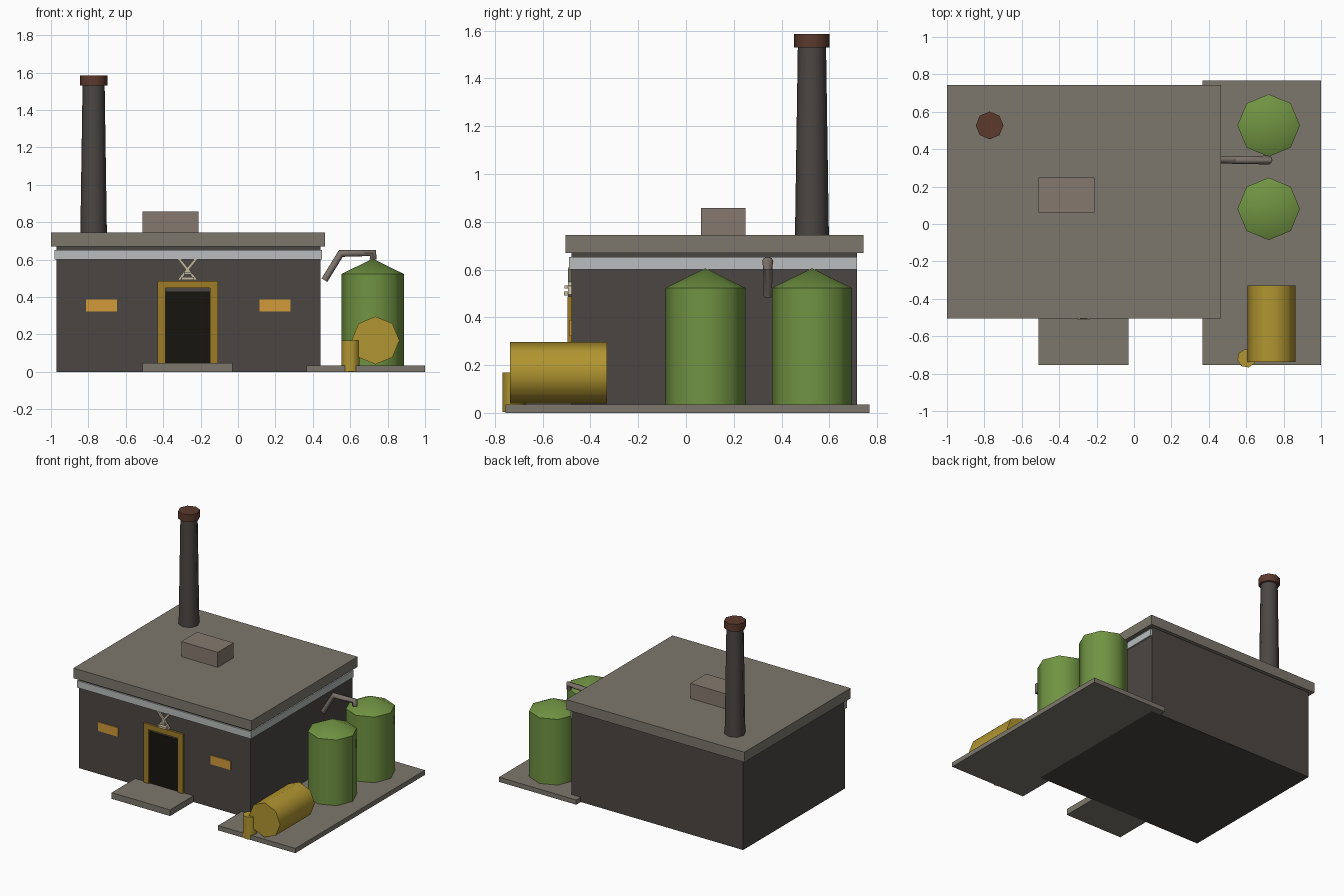
import bpy, bmesh, math
from mathutils import Matrix, Vector

if "Cube" in bpy.data.objects:
    bpy.data.objects.remove(bpy.data.objects["Cube"])


def material(name, r, g, b):
    lin = [(c / 255) ** 2.2 for c in (r, g, b)]
    m = bpy.data.materials.new(name)
    m.diffuse_color = (*lin, 1)
    m.use_nodes = True
    m.node_tree.nodes["Principled BSDF"].inputs["Base Color"].default_value = m.diffuse_color
    return m


WALL = material("dark_wall", 76, 72, 69)
STONE = material("stone", 124, 119, 108)
VENT = material("vent_brown", 132, 120, 110)
BAND = material("light_trim", 184, 187, 188)
RUST = material("rust", 92, 60, 48)
GREEN = material("green_paint", 112, 146, 68)
YELLOW = material("yellow_paint", 176, 148, 52)
FRAME = material("frame_ochre", 156, 122, 44)
GLOW = material("window_orange", 208, 152, 60)
DARK = material("doorway_dark", 28, 27, 22)
PIPE = material("pipe_metal", 124, 114, 106)
BONE = material("ornament_beige", 196, 184, 160)


def finish(name, bm, mat, smooth=False):
    bmesh.ops.recalc_face_normals(bm, faces=bm.faces)
    me = bpy.data.meshes.new(name)
    bm.to_mesh(me)
    bm.free()
    me.materials.append(mat)
    ob = bpy.data.objects.new(name, me)
    bpy.context.collection.objects.link(ob)
    if smooth:
        bpy.ops.object.select_all(action='DESELECT')
        ob.select_set(True)
        bpy.context.view_layer.objects.active = ob
        bpy.ops.object.shade_smooth_by_angle(angle=math.radians(50))
    return ob


def box(name, x, y, z, mat, tilt=0):
    """Box from (min, max) ranges, optionally turned about its own y axis."""
    bm = bmesh.new()
    size = [r[1] - r[0] for r in (x, y, z)]
    mid = [(r[1] + r[0]) / 2 for r in (x, y, z)]
    bmesh.ops.create_cube(bm, size=1, matrix=Matrix.Translation(mid)
                          @ Matrix.Rotation(tilt, 4, 'Y') @ Matrix.Diagonal((*size, 1)))
    return finish(name, bm, mat)


def lathe(name, origin, profile, mat, axis='Z', sides=8, turn=0):
    """Eight-sided turned shape from (radius, height) points."""
    bm = bmesh.new()
    rot = Matrix.Rotation(-math.pi / 2, 3, 'X') if axis == 'Y' else Matrix.Identity(3)
    rings = []
    for r, h in profile:
        pts = [(0, 0, h)] if r == 0 else [
            (r * math.cos(turn + math.tau * i / sides),
             r * math.sin(turn + math.tau * i / sides), h) for i in range(sides)]
        rings.append([bm.verts.new(Vector(origin) + rot @ Vector(p)) for p in pts])
    for a, b in zip(rings, rings[1:]):
        for i in range(sides):
            j = (i + 1) % sides
            if len(b) == 1:
                bm.faces.new((a[i], a[j], b[0]))
            else:
                bm.faces.new((a[i], a[j], b[j], b[i]))
    for ring in (rings[0], rings[-1]):
        if len(ring) > 1:
            bm.faces.new(ring)
    return finish(name, bm, mat, smooth=True)


# Main building
box("building_walls", (-0.97, 0.44), (-0.48, 0.715), (0, 0.68), WALL)
box("roof_slab", (-1.0, 0.465), (-0.505, 0.742), (0.67, 0.745), STONE)
box("roof_vent", (-0.51, -0.21), (0.062, 0.248), (0.74, 0.857), VENT)
box("trim_front", (-0.98, 0.45), (-0.49, -0.47), (0.6, 0.652), BAND)
box("trim_right", (0.43, 0.45), (-0.47, 0.715), (0.6, 0.652), BAND)

# Chimney
lathe("chimney", (-0.772, 0.527, 0), [(0.071, 0.74), (0.059, 1.54)], WALL)
lathe("chimney_cap", (-0.772, 0.527, 0), [(0.074, 1.53), (0.074, 1.585)], RUST)

# Ground slabs
box("tank_slab", (0.365, 1.0), (-0.755, 0.768), (0, 0.035), STONE)
box("door_step", (-0.51, -0.03), (-0.755, -0.47), (0, 0.046), STONE)

# Doorway and windows
box("door_panel", (-0.39, -0.147), (-0.484, -0.47), (0.03, 0.43), DARK)
box("door_frame_left", (-0.43, -0.388), (-0.495, -0.47), (0.03, 0.487), FRAME)
box("door_frame_right", (-0.149, -0.107), (-0.495, -0.47), (0.03, 0.487), FRAME)
box("door_frame_top", (-0.388, -0.149), (-0.495, -0.47), (0.447, 0.487), FRAME)
for side, x in (("left", -0.812), ("right", 0.115)):
    box("window_" + side, (x, x + 0.165), (-0.487, -0.47), (0.322, 0.388), GLOW)

# Crossed bars above the door
for side, s in (("left", -1), ("right", 1)):
    box("crossed_bar_" + side, (-0.277, -0.263), (-0.493, -0.475), (0.475, 0.62),
        BONE, tilt=s * math.radians(39))
box("ornament_bar_low", (-0.302, -0.236), (-0.511, -0.475), (0.492, 0.507), BONE)
box("ornament_bar_high", (-0.29, -0.248), (-0.508, -0.475), (0.52, 0.534), BONE)

# Storage tanks
for n, y in (("front", 0.081), ("back", 0.527)):
    lathe("tank_" + n, (0.72, y, 0), [(0.167, 0.03), (0.167, 0.523), (0, 0.605)], GREEN)

# Lying barrel and small canister
lathe("lying_barrel", (0.735, 0, 0.168), [(0.128, -0.737), (0.128, -0.33)], YELLOW, axis='Y')
lathe("canister", (0.602, -0.718, 0), [(0.05, 0.003), (0.05, 0.168)], YELLOW,
      turn=math.radians(12))

# Bent pipe between the wall and the tanks
cu = bpy.data.curves.new("bent_pipe", 'CURVE')
cu.dimensions = '3D'
cu.bevel_depth = 0.018
cu.bevel_resolution = 2
cu.use_fill_caps = True
sp = cu.splines.new('POLY')
path = [(0.462, 0.49, 1), (0.55, 0.633, 1.15), (0.722, 0.636, 1.3), (0.722, 0.6, 1)]
sp.points.add(len(path) - 1)
for p, (x, z, r) in zip(sp.points, path):
    p.co = (x, 0.342, z, 1)
    p.radius = r
pipe = bpy.data.objects.new("bent_pipe", cu)
bpy.context.collection.objects.link(pipe)
cu.materials.append(PIPE)
bpy.ops.object.select_all(action='DESELECT')
pipe.select_set(True)
bpy.context.view_layer.objects.active = pipe
bpy.ops.object.convert(target='MESH')
bpy.ops.object.shade_smooth_by_angle(angle=math.radians(50))
